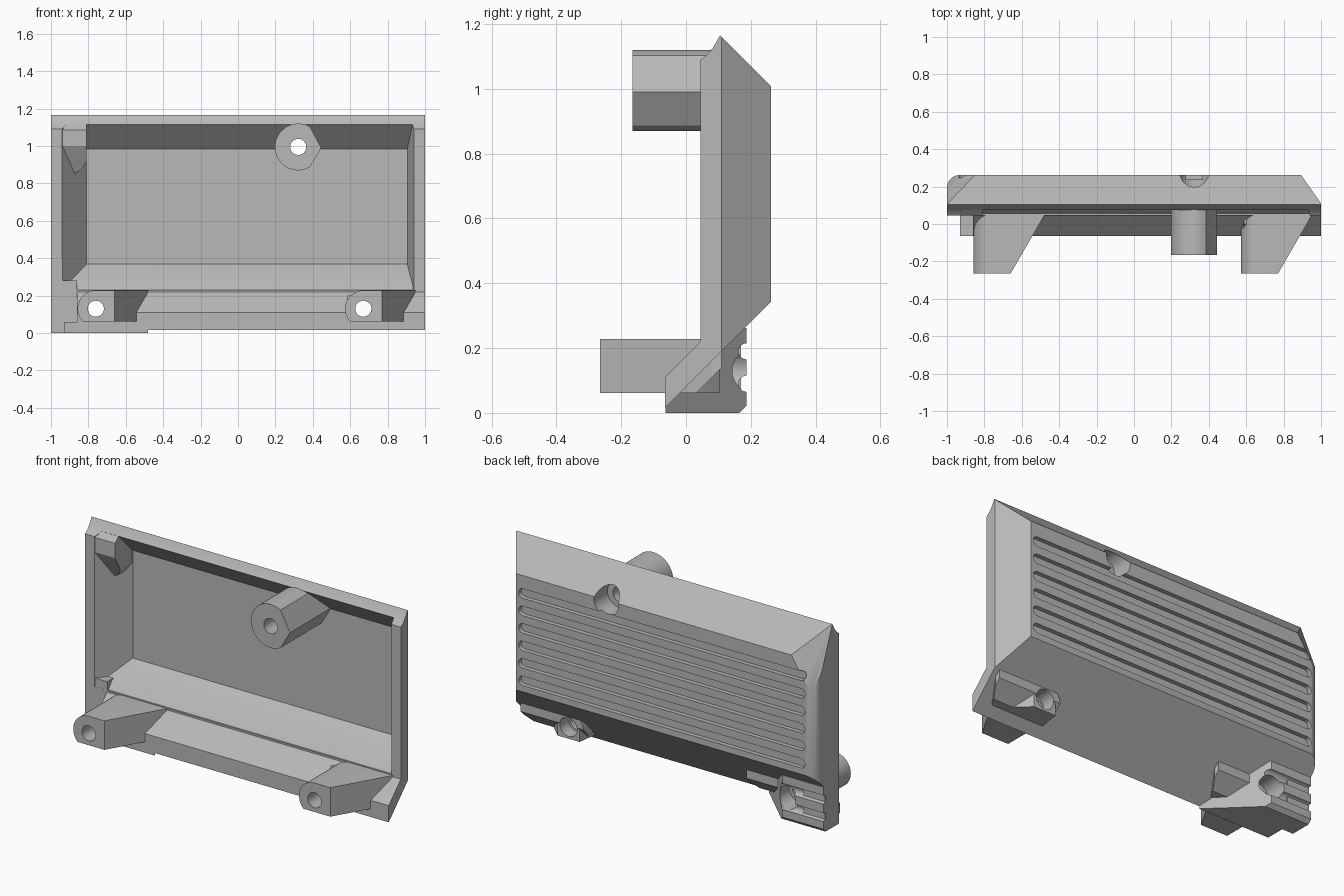
import bpy, bmesh
from math import cos, sin, pi, radians
from mathutils import Vector

if "Cube" in bpy.data.objects:
    bpy.data.objects.remove(bpy.data.objects["Cube"], do_unlink=True)

grey = bpy.data.materials.new("mid_grey")
grey.use_nodes = True
grey.diffuse_color = (0.48, 0.48, 0.48, 1)
grey.node_tree.nodes["Principled BSDF"].inputs["Base Color"].default_value = grey.diffuse_color


def prism(name, outline, axis, lo, hi, clips=()):
    """Extrude an outline along an axis, then slice off what lies beyond each plane."""
    place = {"x": lambda a, b, t: (t, a, b),
             "y": lambda a, b, t: (a, t, b),
             "z": lambda a, b, t: (a, b, t)}[axis]
    bm = bmesh.new()
    face = bm.faces.new([bm.verts.new(place(a, b, lo)) for a, b in outline])
    move = Vector(place(0, 0, hi - lo))
    new = bmesh.ops.extrude_face_region(bm, geom=[face])["geom"]
    bmesh.ops.translate(bm, vec=move, verts=[v for v in new if isinstance(v, bmesh.types.BMVert)])
    for point, normal in clips:
        bmesh.ops.bisect_plane(bm, geom=bm.verts[:] + bm.edges[:] + bm.faces[:], dist=1e-5,
                               plane_co=point, plane_no=normal, clear_outer=True)
        rim = [e for e in bm.edges if e.is_boundary]
        if rim:
            bmesh.ops.holes_fill(bm, edges=rim)
    bmesh.ops.recalc_face_normals(bm, faces=bm.faces)
    mesh = bpy.data.meshes.new(name)
    bm.to_mesh(mesh)
    bm.free()
    mesh.materials.append(grey)
    ob = bpy.data.objects.new(name, mesh)
    bpy.context.collection.objects.link(ob)
    return ob


def box(name, x0, x1, y0, y1, z0, z1):
    return prism(name, [(x0, y0), (x1, y0), (x1, y1), (x0, y1)], "z", z0, z1)


def circle(cx, cz, r, start=0, end=2 * pi, n=32):
    full = end - start > 6.2
    count = n if full else n + 1
    return [(cx + r * cos(start + (end - start) * i / n),
             cz + r * sin(start + (end - start) * i / n)) for i in range(count)]


def cut(target, cutters):
    for c in cutters:
        mod = target.modifiers.new("cut", "BOOLEAN")
        mod.operation, mod.solver, mod.object = "DIFFERENCE", "EXACT", c
        bpy.context.view_layer.objects.active = target
        bpy.ops.object.modifier_apply(modifier=mod.name)


# Shell: outer section swept along x, right end chamfered, left rear edge rounded
section = [(-0.065, 0.015), (-0.065, 0.11), (0.045, 0.22), (0.045, 1.09),
           (0.065, 1.105), (0.085, 1.13), (0.105, 1.165), (0.262, 1.008), (0.262, 0.342)]
R = 0.07
rounding = []
for deg in (15, 30, 45, 60, 75):
    n = Vector((-cos(radians(deg)), sin(radians(deg)), 0))
    rounding.append((Vector((-1 + R, 0.262 - R, 0)) + n * R, n))
A, B, C = Vector((-1, 0.105, 1.165)), Vector((-0.85, 0.262, 1.008)), Vector((-1, 0.2, 0.93))
corner = (B - A).cross(C - A)
if corner.x > 0:
    corner.negate()
shell = prism("shell", section, "x", -1, 1,
              [((1, 0.11, 0), (0.15, 0.105, 0))] + rounding + [(A, corner)])

# Hollow inside of the shell
hollow = prism("hollow_cutter",
               [(-0.3, 0.23), (0.055, 0.23), (0.08, 0.262), (0.205, 0.368),
                (0.205, 0.985), (0.07, 1.12), (-0.3, 1.12)], "x", -0.94, 0.94,
               [((-0.94, 0.045, 0), (-0.16, 0.13, 0)), ((0.94, 0.045, 0), (0.16, 0.035, 0))])
cut(shell, [hollow])

# Rear grooves with round ends
grooves = []
for i in range(6):
    z = 0.405 + 0.1 * i
    outline = circle(0.85, z, 0.027, -pi / 2, pi / 2, 10) + circle(-0.91, z, 0.027, pi / 2, 1.5 * pi, 10)
    grooves.append(prism("groove_cutter", outline, "y", 0.237, 0.3))
cut(shell, grooves)

# Rear corner foot with a tapered side and two scalloped grooves
foot = prism("corner_foot",
             [(-0.064, 0.0), (0.165, 0.0), (0.186, 0.022), (0.186, 0.262), (0.16, 0.26), (-0.064, 0.035)],
             "x", -1, -0.45, [((-0.74, 0.186, 0), (0.25, 0.26, 0))])
cut(foot, [prism("scallop_cutter", circle(0.187, z, 0.025, n=20), "x", -1.1, -0.4) for z in (0.19, 0.09)])

# Fillers in the two left corners
upper_filler = prism("upper_corner_filler",
                     [(0.046, 1.0), (0.046, 1.085), (0.1, 1.14), (0.2, 1.04), (0.2, 0.88), (0.13, 0.85)],
                     "x", -0.999, -0.81,
                     [((-0.81, 0, 0.92), (0.9, 0, -0.5)), ((-0.85, 0, 0.865), (0.5, 0, -0.9)), (A, corner)])
lower_filler = box("lower_corner_filler", -0.999, -0.86, 0.046, 0.17, 0.06, 0.28)

# Lower bosses: rounded on one side, tapering wall on the other
bosses = []
for side, cx in (("left", 0.67), ("right", -0.76)):
    outline = [(cx + 0.3, 0.062), (cx + 0.3, 0.228)] + circle(cx, 0.13, 0.098, pi / 2, 1.5 * pi, 20)
    bosses.append(prism(side + "_lower_boss", outline, "y", -0.265, 0.11,
                        [((0, 0, 0.062), (0, 0, -1)),
                         ((cx + 0.1, -0.265, 0), (0.31, -0.18, 0)),
                         ((0, 0, 0.03), (0, 1, -1))]))

# Raised rear seat behind the left boss
seat = prism("rear_seat", [(0.58, -0.05), (0.88, -0.05), (0.86, -0.01), (0.74, 0.105), (0.6, 0.105)],
             "z", 0.062, 0.2, [((0, 0, 0.2), (0, -1, 1))])

# Upper boss: round with a pointed side
upper_boss = prism("upper_boss",
                   circle(0.322, 0.995, 0.125, pi / 3, 5 * pi / 3, 28) + [(0.445, 0.99)], "y", -0.165, 0.22,
                   [((0, 0, 1.24), (0, 1, 1))])

# Screw holes and their rear pockets
holes = []
for x, z, r, floor in ((0.322, 0.995, 0.077, 0.14), (0.67, 0.13, 0.055, 0.03), (-0.76, 0.13, 0.065, 0.06)):
    holes.append(prism("hole_cutter", circle(x, z, 0.043), "y", -0.5, 0.5))
    holes.append(prism("pocket_cutter", circle(x, z, r), "y", floor, 0.5))
parts = [shell, foot, upper_filler, lower_filler, seat, upper_boss] + bosses
for part in (shell, foot, seat, upper_boss, *bosses):
    cut(part, holes)

# Set back the front of the left end
notches = [box("notch_cutter", -1.2, -0.93, -0.3, 0.045, -0.1, 0.4),
           box("notch_cutter", -1.2, -0.862, -0.3, 0.0455, 0.06, 0.4)]
for part in (shell, foot):
    cut(part, notches)

for helper in [hollow] + [o for o in bpy.data.objects if "_cutter" in o.name and o != hollow]:
    bpy.data.objects.remove(helper, do_unlink=True)

# Smooth the round surfaces, keep the edges crisp
bpy.ops.object.select_all(action="DESELECT")
for part in parts:
    part.select_set(True)
bpy.context.view_layer.objects.active = shell
bpy.ops.object.shade_smooth_by_angle(angle=radians(25))
